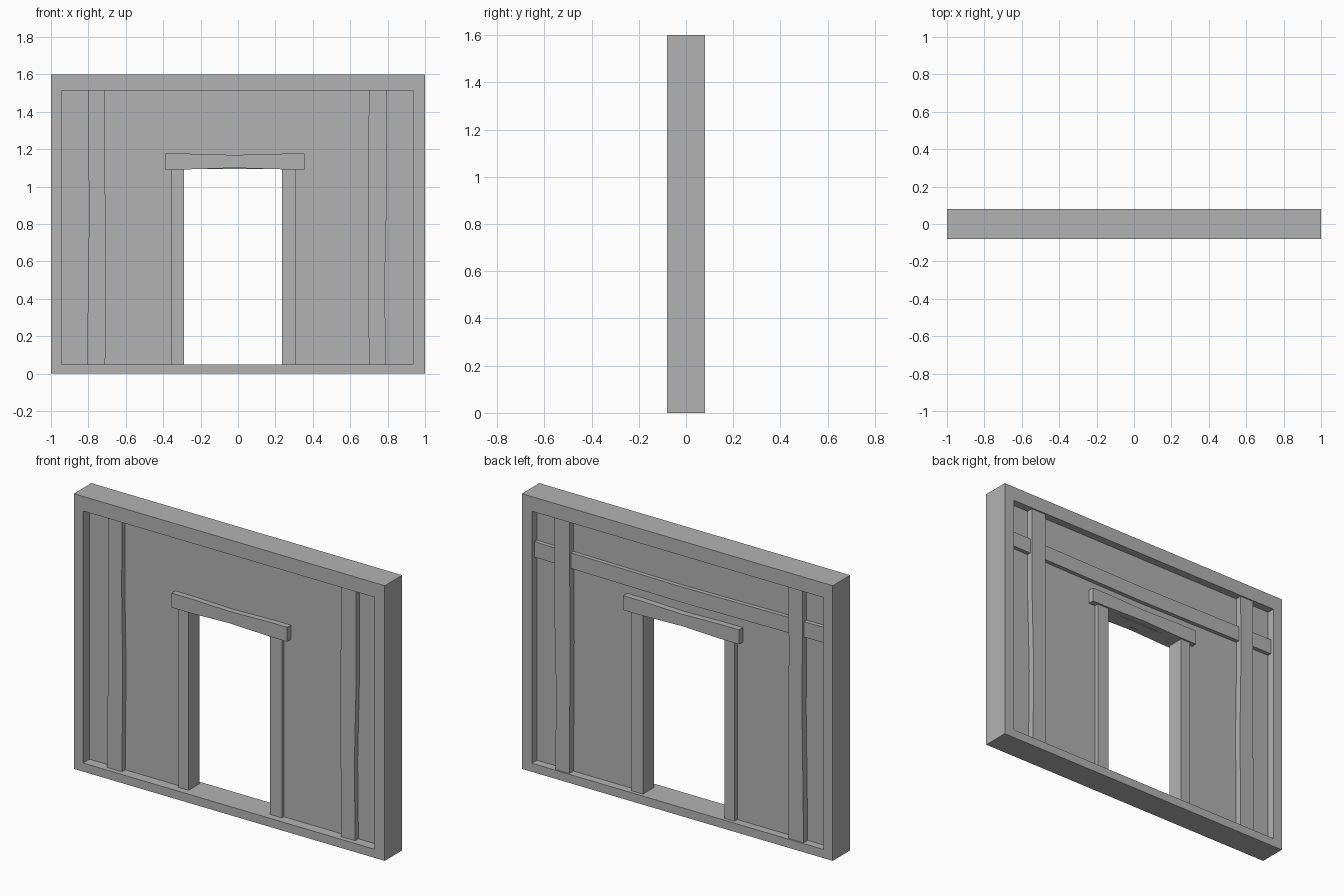
import bpy, bmesh

cube = bpy.data.objects.get("Cube")
if cube:
    bpy.data.objects.remove(cube, do_unlink=True)

grey = bpy.data.materials.new("plain_grey")
grey.use_nodes = True
colour = (0.45, 0.45, 0.45, 1)
grey.diffuse_color = colour
grey.node_tree.nodes["Principled BSDF"].inputs["Base Color"].default_value = colour


def finish(name, bm):
    bmesh.ops.recalc_face_normals(bm, faces=bm.faces)
    mesh = bpy.data.meshes.new(name)
    bm.to_mesh(mesh)
    bm.free()
    mesh.materials.append(grey)
    bpy.context.collection.objects.link(bpy.data.objects.new(name, mesh))


def slab(name, outline, front, back):
    """Extrude an x-z outline from the front depth to the back depth."""
    bm = bmesh.new()
    face = bm.faces.new([bm.verts.new((x, front, z)) for x, z in outline])
    grown = bmesh.ops.extrude_face_region(bm, geom=[face])["geom"]
    verts = [v for v in grown if isinstance(v, bmesh.types.BMVert)]
    bmesh.ops.translate(bm, verts=verts, vec=(0, back - front, 0))
    finish(name, bm)


def rectangle(x0, x1, z0, z1):
    return [(x0, z0), (x1, z0), (x1, z1), (x0, z1)]


def frame(name, outer, inner, front, back):
    """Closed rectangular ring with a hole through it."""
    bm = bmesh.new()
    loops = [[bm.verts.new((x, y, z)) for x, z in shape]
             for shape, y in ((outer, front), (outer, back), (inner, back), (inner, front))]
    for i, loop in enumerate(loops):
        after = loops[(i + 1) % 4]
        for j in range(4):
            k = (j + 1) % 4
            bm.faces.new((loop[j], loop[k], after[k], after[j]))
    finish(name, bm)


LEFT, RIGHT, SILL, HEAD = -0.94, 0.935, 0.05, 1.515
DOOR_L, DOOR_R, DOOR_TOP = -0.29, 0.235, 1.095

# Heavy outer timber frame
frame("outer_frame", rectangle(-1, 1, 0, 1.6), rectangle(LEFT, RIGHT, SILL, HEAD), -0.08, 0.08)

# Recessed wall with the doorway left open
slab("wall_panel", [(LEFT, SILL), (DOOR_L, SILL), (DOOR_L, DOOR_TOP), (DOOR_R, DOOR_TOP),
                    (DOOR_R, SILL), (RIGHT, SILL), (RIGHT, HEAD), (LEFT, HEAD)], -0.022, 0.034)

# Slightly uneven upright posts, showing on both sides
slab("right_post", [(-0.807, SILL), (-0.71, SILL), (-0.705, 0.65), (-0.712, 1.1),
                    (-0.71, HEAD), (-0.80, HEAD), (-0.797, 0.8)], -0.052, 0.072)
slab("left_post", [(0.70, SILL), (0.79, SILL), (0.785, 0.5), (0.797, 1.0),
                   (0.797, HEAD), (0.70, HEAD), (0.695, 0.8)], -0.052, 0.072)

# Door jambs
slab("right_jamb", rectangle(-0.355, DOOR_L, SILL, DOOR_TOP), -0.04, 0.06)
slab("left_jamb", rectangle(DOOR_R, 0.31, SILL, DOOR_TOP), -0.04, 0.06)

# Lintel with a worn, thinner middle
slab("lintel", [(-0.39, 1.092), (-0.27, 1.092), (-0.02, 1.1), (0.25, 1.092), (0.355, 1.092),
                (0.355, 1.176), (0.25, 1.176), (-0.02, 1.169), (-0.27, 1.176), (-0.39, 1.176)],
     -0.055, 0.07)

# Horizontal rail across the back
slab("back_rail", [(LEFT, 1.24), (0, 1.23), (RIGHT, 1.24),
                   (RIGHT, 1.33), (0, 1.32), (LEFT, 1.33)], 0.03, 0.058)
